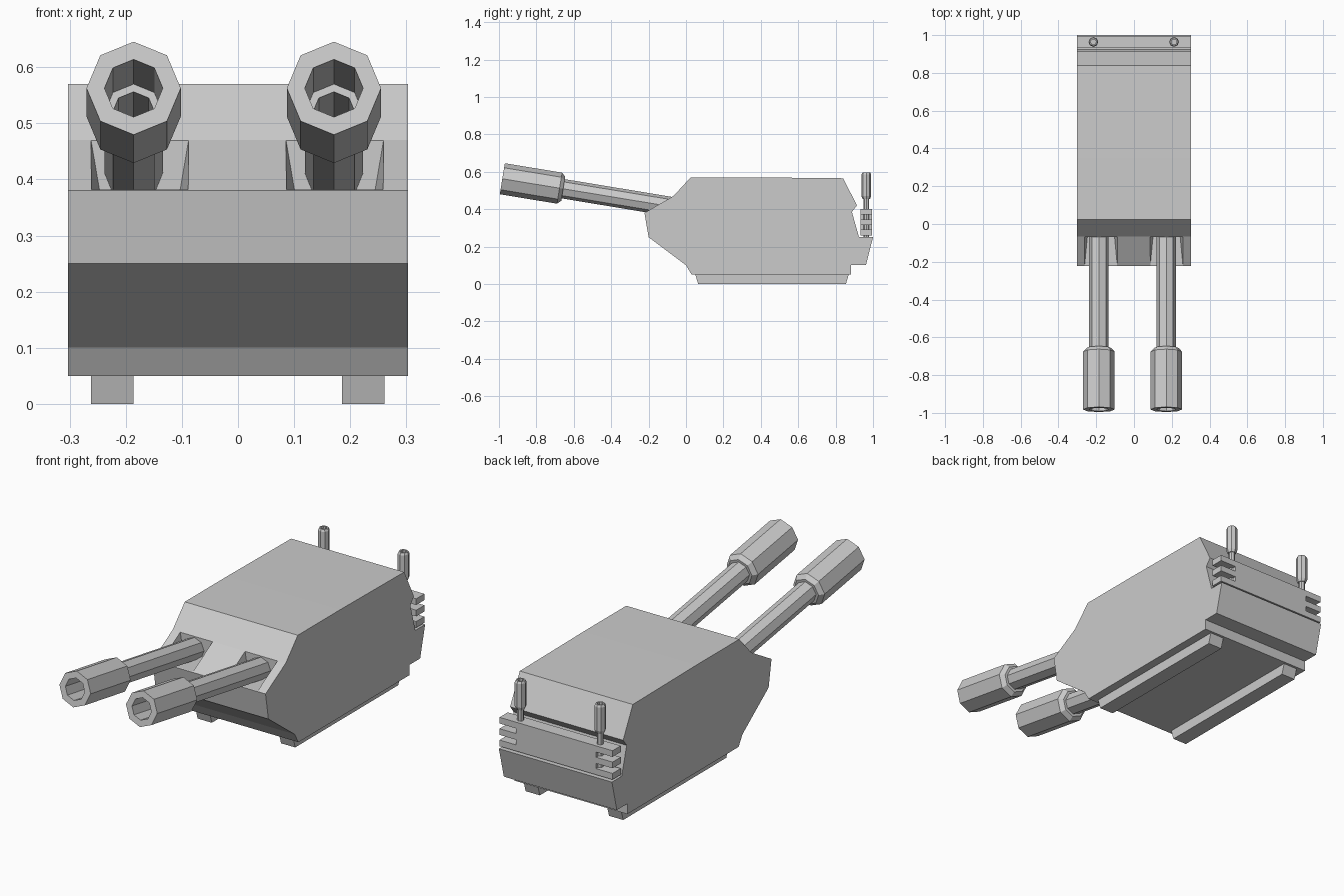
import bpy, bmesh
from math import pi, cos, sin, atan
from mathutils import Vector, Matrix

cube = bpy.data.objects.get("Cube")
if cube:
    bpy.data.objects.remove(cube, do_unlink=True)

grey = bpy.data.materials.new("plain_grey")
grey.use_nodes = True
grey.diffuse_color = (0.6, 0.6, 0.6, 1)
grey.node_tree.nodes["Principled BSDF"].inputs["Base Color"].default_value = (0.6, 0.6, 0.6, 1)


def finish(name, bm):
    bmesh.ops.recalc_face_normals(bm, faces=bm.faces[:])
    mesh = bpy.data.meshes.new(name)
    bm.to_mesh(mesh)
    bm.free()
    mesh.materials.append(grey)
    obj = bpy.data.objects.new(name, mesh)
    bpy.context.collection.objects.link(obj)
    return obj


def prism(name, profile, to_point, start, end):
    """Extrude a 2D outline between two depths."""
    bm = bmesh.new()
    face = bm.faces.new([bm.verts.new(to_point(a, b, start)) for a, b in profile])
    new = bmesh.ops.extrude_face_region(bm, geom=[face])["geom"]
    move = Vector(to_point(0, 0, end)) - Vector(to_point(0, 0, start))
    bmesh.ops.translate(bm, vec=move, verts=[v for v in new if isinstance(v, bmesh.types.BMVert)])
    return finish(name, bm)


def lathe(name, profile, matrix, sides=8):
    """Revolve (radius, distance) points about local z; ends are capped."""
    bm = bmesh.new()
    rings = [[bm.verts.new((r * cos(2 * pi * i / sides), r * sin(2 * pi * i / sides), d))
              for i in range(sides)] for r, d in profile]
    for lower, upper in zip(rings, rings[1:]):
        for i in range(sides):
            j = (i + 1) % sides
            bm.faces.new((lower[i], lower[j], upper[j], upper[i]))
    bm.faces.new(rings[0])
    bm.faces.new(rings[-1])
    bm.transform(matrix)
    return finish(name, bm)


def side_view(y, z, x):
    return (x, y, z)


def end_view(x, z, y):
    return (x, y, z)


# Armoured housing
HALF = 0.303
housing = prism("housing", [
    (0.025, 0.57), (0.35, 0.57), (0.84, 0.565), (0.914, 0.42), (0.887, 0.385),
    (0.925, 0.25), (1.0, 0.25), (0.962, 0.10), (0.882, 0.10), (0.882, 0.05),
    (0.03, 0.05), (0.0, 0.10), (-0.2, 0.25), (-0.222, 0.38), (-0.067, 0.47)],
    side_view, -HALF, HALF)

# Tapered recesses where the barrels enter
for x in (-0.175, 0.1725):
    bm = bmesh.new()
    for half, y, z in [(0.094, -0.3, 0.382), (0.094, -0.3, 0.6), (0.072, -0.068, 0.382),
                       (0.072, -0.068, 0.45), (0.087, -0.068, 0.47), (0.087, -0.068, 0.6)]:
        for s in (-1, 1):
            bm.verts.new((x + s * half, y, z))
    bmesh.ops.convex_hull(bm, input=bm.verts[:])
    cutter = finish("recess_cutter", bm)
    cutter.hide_render = True
    mod = housing.modifiers.new("recess", "BOOLEAN")
    mod.operation = "DIFFERENCE"
    mod.solver = "EXACT"
    mod.object = cutter
    bpy.context.view_layer.objects.active = housing
    bpy.ops.object.modifier_apply(modifier=mod.name)
    bpy.data.objects.remove(cutter, do_unlink=True)

# Skids under the housing
for side, x in (("right", -0.262), ("left", 0.185)):
    prism(side + "_skid", [(0.05, 0.05), (0.065, 0), (0.855, 0), (0.87, 0.05)],
          side_view, x, x + 0.076)

# Hollow barrels with thick muzzles, tilted upward to the front
tilt = Matrix.Rotation(pi / 2 - atan(0.165), 4, "X")
for side, x in (("right", -0.186), ("left", 0.171)):
    # local z points out of the muzzle
    place = Matrix.Translation((x, -0.982, 0.5625)) @ tilt
    lathe(side + "_barrel", [
        (0.052, -0.96), (0.052, -0.33), (0.065, -0.33), (0.084, -0.31), (0.084, 0),
        (0.052, 0), (0.052, -0.27), (0.038, -0.27), (0.038, -0.6)], place)

# Rear rack with slotted ends
right_edge = []
for z in (0.26, 0.315, 0.37):
    right_edge += [(0.215, z), (HALF, z), (HALF, z + 0.03), (0.215, z + 0.03)]
right_edge = right_edge[1:-1]
outline = right_edge + [(-x, z) for x, z in reversed(right_edge)]
prism("rear_rack", outline, end_view, 0.932, 0.995)

# Antennas standing on the rear ledge
for side, x in (("right", -0.215), ("left", 0.212)):
    lathe(side + "_antenna", [
        (0.015, 0.245), (0.015, 0.455), (0.02, 0.455), (0.026, 0.47), (0.026, 0.585),
        (0.021, 0.595), (0.014, 0.595), (0.014, 0.53)], Matrix.Translation((x, 0.964, 0)))
